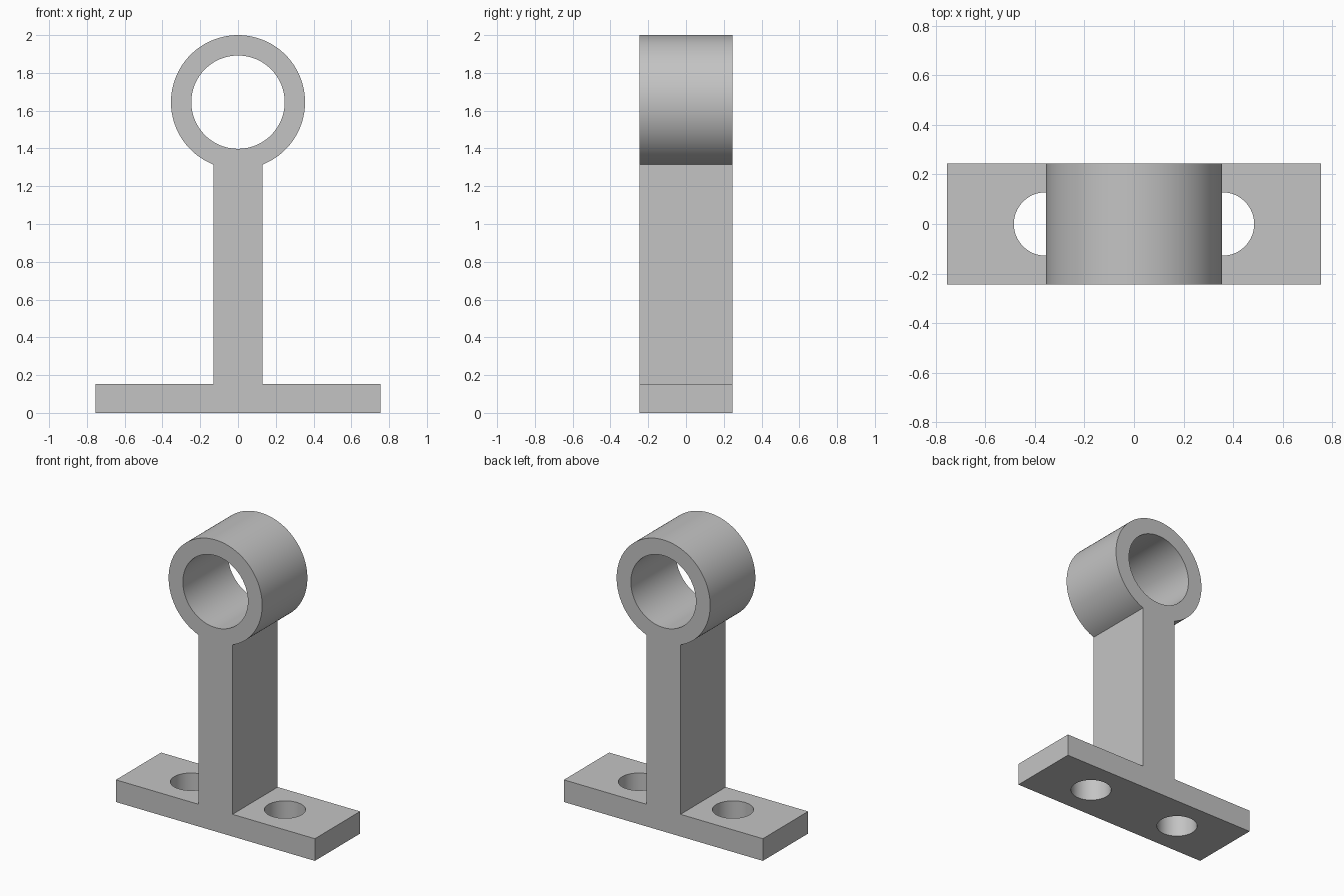
import bpy
import bmesh
from math import asin, cos, sin, pi

DEPTH = 0.245        # half depth of the whole bracket
BASE_W, BASE_H = 0.755, 0.152
POST_W = 0.13
RING_Z, RING_R, BORE_R = 1.645, 0.355, 0.247
HOLE_X, HOLE_R = 0.357, 0.128
STEPS = 96

cube = bpy.data.objects.get("Cube")
if cube:
    bpy.data.objects.remove(cube, do_unlink=True)

grey = bpy.data.materials.new("plain grey")
grey.use_nodes = True
colour = (0.55, 0.55, 0.55, 1)
grey.diffuse_color = colour
grey.node_tree.nodes["Principled BSDF"].inputs["Base Color"].default_value = colour


def make_object(name, bm):
    bmesh.ops.recalc_face_normals(bm, faces=bm.faces)
    mesh = bpy.data.meshes.new(name)
    bm.to_mesh(mesh)
    bm.free()
    mesh.materials.append(grey)
    obj = bpy.data.objects.new(name, mesh)
    bpy.context.collection.objects.link(obj)
    return obj


def make_cutter(name, radius, location, rotation=(0, 0, 0)):
    bm = bmesh.new()
    bmesh.ops.create_cone(bm, cap_ends=True, segments=STEPS,
                          radius1=radius, radius2=radius, depth=1)
    obj = make_object(name, bm)
    obj.location, obj.rotation_euler = location, rotation
    obj.hide_render = True
    return obj


# Bracket outline: foot, post and the arc around the ring
gap = asin(POST_W / RING_R)
start, sweep = -pi / 2 + gap, 2 * (pi - gap)
right = [(BASE_W, 0), (BASE_W, BASE_H), (POST_W, BASE_H)]
arc = [(RING_R * cos(start + sweep * i / STEPS),
        RING_Z + RING_R * sin(start + sweep * i / STEPS)) for i in range(STEPS + 1)]
outline = right + arc + [(-x, z) for x, z in reversed(right)]

bm = bmesh.new()
face = bm.faces.new([bm.verts.new((x, -DEPTH, z)) for x, z in outline])
extruded = bmesh.ops.extrude_face_region(bm, geom=[face])["geom"]
bmesh.ops.translate(bm, vec=(0, 2 * DEPTH, 0),
                    verts=[v for v in extruded if isinstance(v, bmesh.types.BMVert)])
bracket = make_object("ring_bracket", bm)

# Ring bore and the two screw holes in the foot
cutters = [
    make_cutter("ring_bore", BORE_R, (0, 0, RING_Z), (pi / 2, 0, 0)),
    make_cutter("left_screw_hole", HOLE_R, (HOLE_X, 0, 0)),
    make_cutter("right_screw_hole", HOLE_R, (-HOLE_X, 0, 0)),
]
bpy.ops.object.select_all(action="DESELECT")
bpy.context.view_layer.objects.active = bracket
bracket.select_set(True)
for cutter in cutters:
    cut = bracket.modifiers.new(cutter.name, "BOOLEAN")
    cut.operation, cut.solver, cut.object = "DIFFERENCE", "EXACT", cutter
    bpy.ops.object.modifier_apply(modifier=cut.name)
    bpy.data.objects.remove(cutter, do_unlink=True)

bpy.ops.object.shade_smooth_by_angle()
